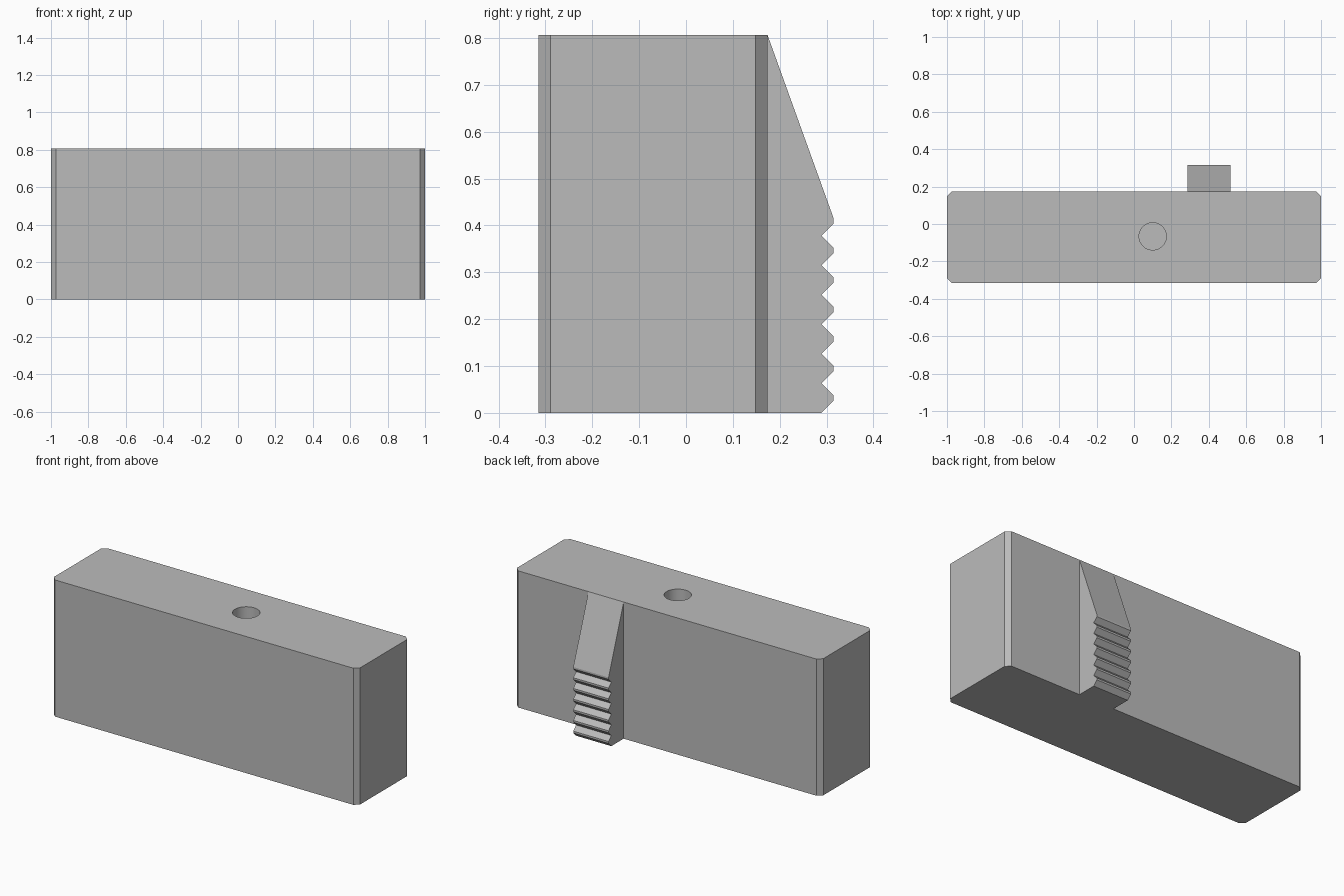
import bpy
import bmesh
from mathutils import Vector

cube = bpy.data.objects.get("Cube")
if cube:
    bpy.data.objects.remove(cube, do_unlink=True)

HEIGHT = 0.806
FRONT, BACK = -0.315, 0.174
CHAMFER = 0.026

grey = bpy.data.materials.new("plain grey")
grey.use_nodes = True
colour = (0.5, 0.5, 0.5, 1)
grey.diffuse_color = colour
grey.node_tree.nodes["Principled BSDF"].inputs["Base Color"].default_value = colour


def prism(name, outline, direction):
    """Extrude a closed outline of 3D points along a direction."""
    bm = bmesh.new()
    face = bm.faces.new([bm.verts.new(p) for p in outline])
    result = bmesh.ops.extrude_face_region(bm, geom=[face], use_keep_orig=True)
    moved = [g for g in result["geom"] if isinstance(g, bmesh.types.BMVert)]
    bmesh.ops.translate(bm, verts=moved, vec=Vector(direction))
    bmesh.ops.recalc_face_normals(bm, faces=bm.faces)
    mesh = bpy.data.meshes.new(name)
    bm.to_mesh(mesh)
    bm.free()
    mesh.materials.append(grey)
    obj = bpy.data.objects.new(name, mesh)
    bpy.context.collection.objects.link(obj)
    return obj


# Main block with chamfered upright corners
c = CHAMFER
outline = [(-1 + c, FRONT, 0), (1 - c, FRONT, 0), (1, FRONT + c, 0), (1, BACK - c, 0),
           (1 - c, BACK, 0), (-1 + c, BACK, 0), (-1, BACK - c, 0), (-1, FRONT + c, 0)]
block = prism("main_block", outline, (0, 0, HEIGHT))

# Blind round hole in the top
bpy.ops.mesh.primitive_cylinder_add(vertices=48, radius=0.073, depth=0.8,
                                    location=(0.1, -0.066, HEIGHT))
cutter = bpy.context.object
cutter.name = "hole_cutter"
cutter.data.materials.append(grey)
cutter.hide_render = True
hole = block.modifiers.new("hole", "BOOLEAN")
hole.operation = "DIFFERENCE"
hole.solver = "EXACT"
hole.object = cutter
bpy.context.view_layer.objects.active = block
bpy.ops.object.modifier_apply(modifier=hole.name)
bpy.data.objects.remove(cutter, do_unlink=True)

# Toothed rib with a sloping upper face
PITCH, ROOT, TIP = 0.063, 0.289, 0.315
profile = [(BACK, 0)]
for i in range(7):
    z = i * PITCH
    profile += [(ROOT, z), (TIP, z + 0.026), (TIP, z + 0.037)]
profile.append((BACK, HEIGHT))
rib = prism("toothed_rib", [(0.285, y, z) for y, z in profile], (0.23, 0, 0))

# Smooth hole wall, crisp edges elsewhere
bpy.ops.object.select_all(action="DESELECT")
block.select_set(True)
bpy.context.view_layer.objects.active = block
bpy.ops.object.shade_smooth_by_angle(angle=0.5)
